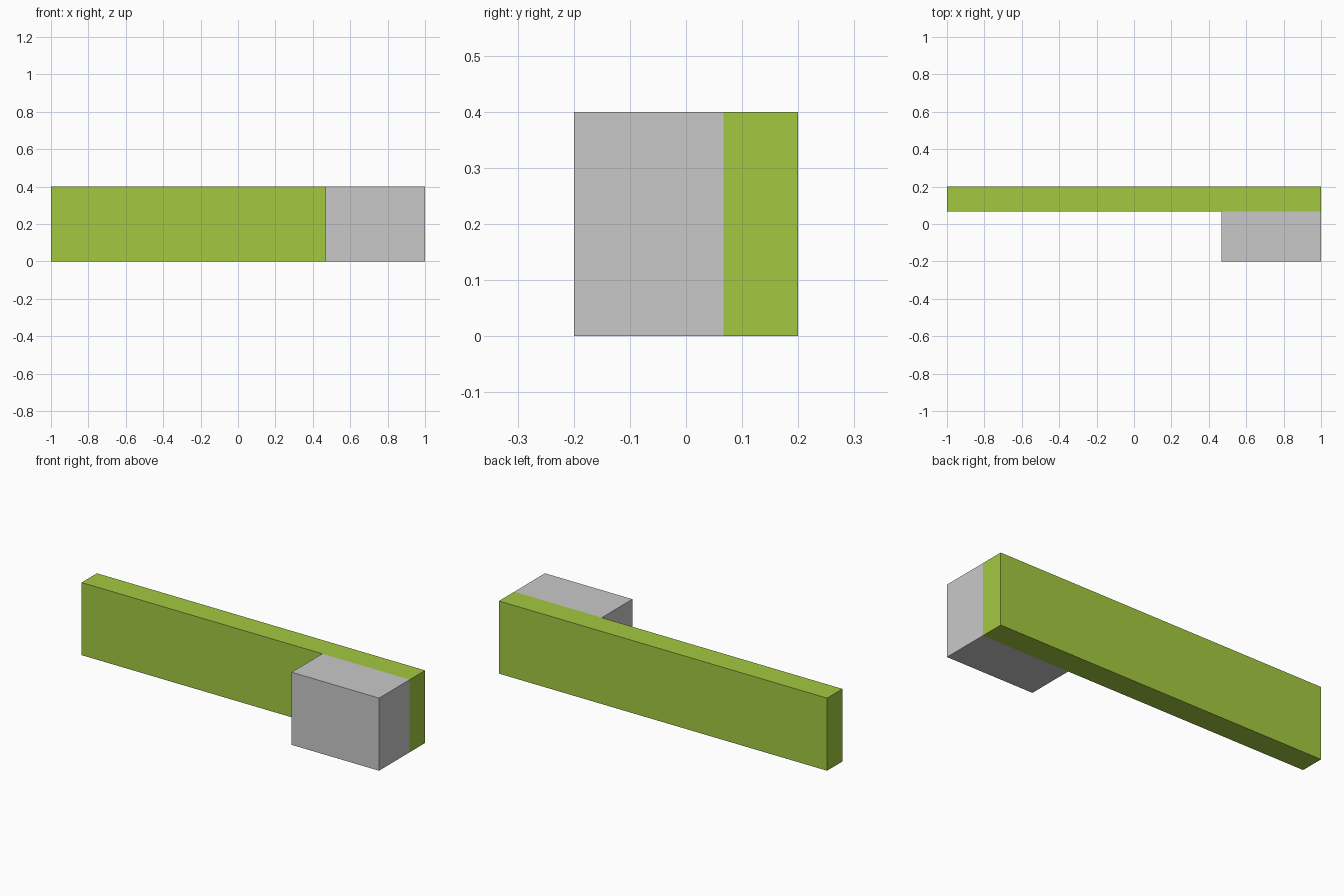
import bpy
import bmesh

if "Cube" in bpy.data.objects:
    bpy.data.objects.remove(bpy.data.objects["Cube"])


def make_material(name, color):
    mat = bpy.data.materials.new(name)
    mat.diffuse_color = (*color, 1.0)
    mat.use_nodes = True
    mat.node_tree.nodes["Principled BSDF"].inputs["Base Color"].default_value = mat.diffuse_color
    return mat


def make_box(name, low, high, mat):
    """Box spanning two opposite corners."""
    bm = bmesh.new()
    bmesh.ops.create_cube(bm, size=1.0)
    for v in bm.verts:
        v.co = [lo + (c + 0.5) * (hi - lo) for c, lo, hi in zip(v.co, low, high)]
    mesh = bpy.data.meshes.new(name)
    bm.to_mesh(mesh)
    bm.free()
    mesh.materials.append(mat)
    obj = bpy.data.objects.new(name, mesh)
    bpy.context.collection.objects.link(obj)
    return obj


green = make_material("lime green", (0.371, 0.584, 0.051))
gray = make_material("light gray", (0.584, 0.584, 0.584))

SEAM = 0.0667  # plane where the block meets the bar

# Long upright bar along the back
make_box("long_bar", (-1.0, SEAM, 0.0), (1.0, 0.2, 0.4), green)

# Short block in front of the bar's right end
make_box("end_block", (0.4667, -0.2, 0.0), (1.0, SEAM, 0.4), gray)
